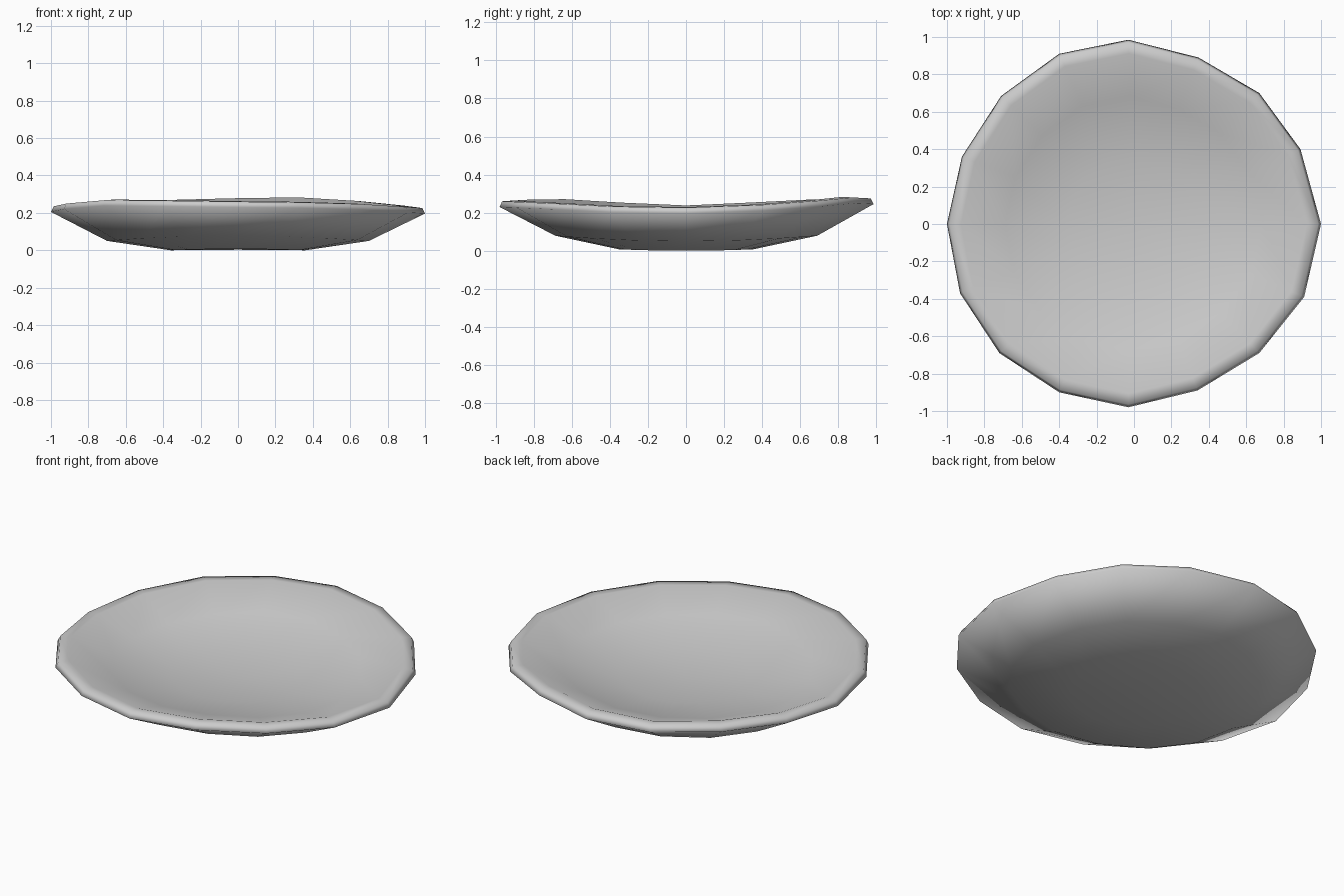
import bpy, bmesh

if "Cube" in bpy.data.objects:
    bpy.data.objects.remove(bpy.data.objects["Cube"])

# Slightly irregular 16-sided rim outline with wavy rim height (x, y, top z)
RIM = [(1, 0, .226), (.89, .4, .24), (.67, .7, .262), (.345, .89, .28),
       (-.03, .985, .275), (-.4, .91, .266), (-.71, .685, .265), (-.92, .36, .25),
       (-1, 0, .235), (-.93, -.37, .25), (-.72, -.69, .268), (-.4, -.9, .265),
       (-.03, -.98, .26), (.34, -.89, .256), (.67, -.69, .247), (.91, -.39, .232)]

# Profile rings: radius factor, base z, extra z towards front/back, share of rim height
PROFILE = [(.36, 0, .008, 0), (.70, .05, .03, 0),           # underside
           (1, -.03, 0, 1), (.985, 0, 0, 1), (.925, .003, 0, 1),  # rolled rim
           (.69, .16, .03, 0), (.36, .115, .008, 0)]        # inside


def build_plate():
    bm = bmesh.new()
    rings = []
    for factor, base, sway, share in PROFILE:
        rings.append([bm.verts.new((x * factor, y * factor,
                                    base + sway * y * y + share * top))
                      for x, y, top in RIM])
    n = len(RIM)
    # Skin the profile rings
    for a, b in zip(rings, rings[1:]):
        for i in range(n):
            j = (i + 1) % n
            bm.faces.new((a[i], a[j], b[j], b[i]))
    # Close the bottom and the inside centre with fans
    for ring, z in ((rings[0], 0.003), (rings[-1], .105)):
        centre = bm.verts.new((0, 0, z))
        for i in range(n):
            bm.faces.new((ring[i], ring[(i + 1) % n], centre))
    bmesh.ops.recalc_face_normals(bm, faces=bm.faces[:])
    for f in bm.faces:
        f.smooth = True
    mesh = bpy.data.meshes.new("plate")
    bm.to_mesh(mesh)
    bm.free()
    obj = bpy.data.objects.new("plate", mesh)
    bpy.context.collection.objects.link(obj)
    return obj


build_plate()
